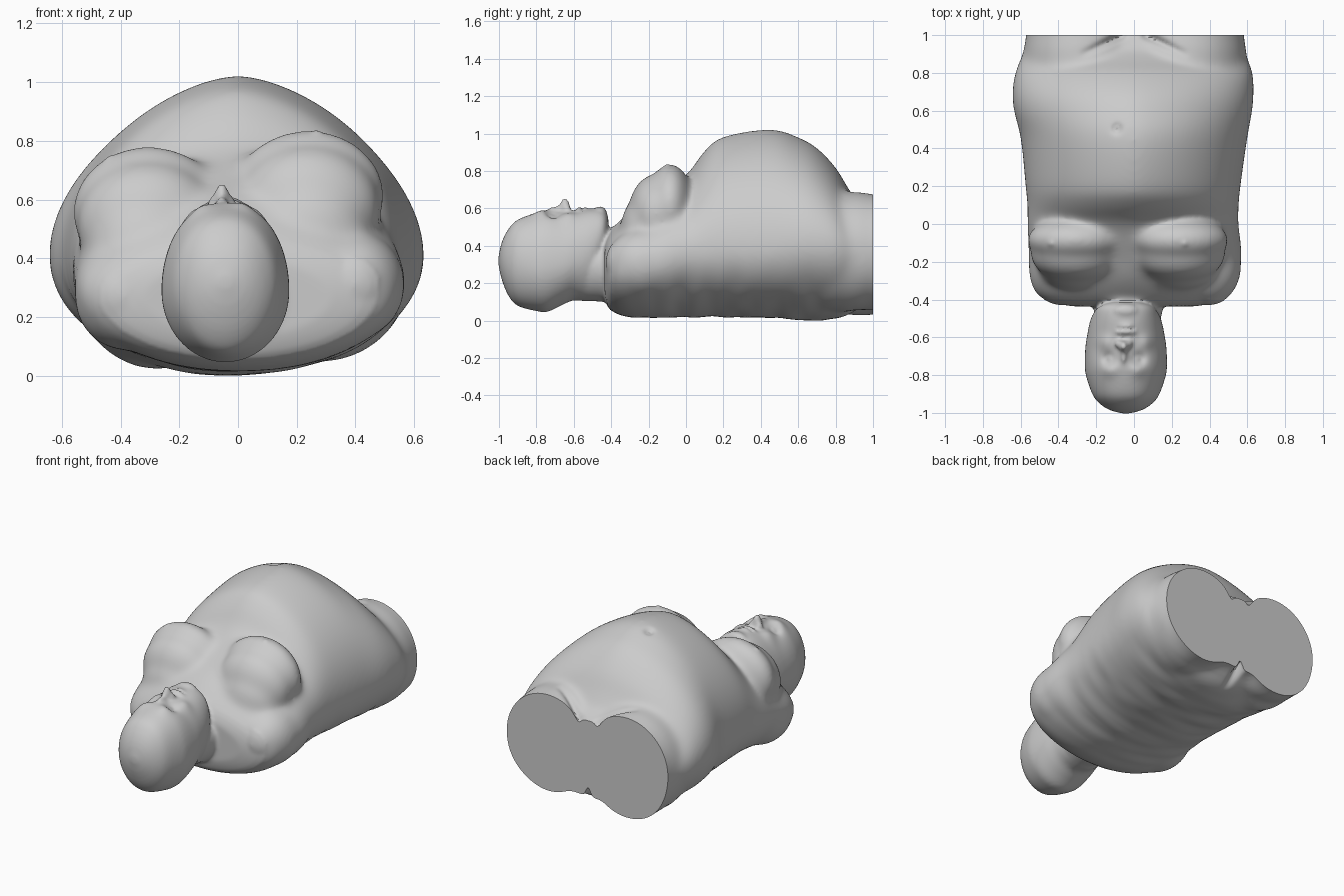
import bpy, bmesh, math
from mathutils import Vector, noise

if "Cube" in bpy.data.objects:
    bpy.data.objects.remove(bpy.data.objects["Cube"])

parts = bmesh.new()


def spline(rows, steps=5):
    """Catmull-Rom interpolation of section rows."""
    out = []
    for i in range(len(rows) - 1):
        a, b, c, d = (rows[max(0, min(len(rows) - 1, i + k))] for k in (-1, 0, 1, 2))
        for s in range(steps):
            t = s / steps
            out.append([q + 0.5 * t * (r - p + t * (2*p - 5*q + 4*r - v + t * (3*(q - r) + v - p)))
                        for p, q, r, v in zip(a, b, c, d)])
    return out + [list(rows[-1])]


def loft(rows, n=64, e=1.0):
    """Closed loft along y; rows = (y, half width, centre x, bottom z, widest z, top z)."""
    rings = []
    for y, w, cx, zb, zm, zt in spline(rows):
        ring = []
        for k in range(n):
            a = 2 * math.pi * k / n
            c, s = math.cos(a), math.sin(a)
            x = cx + w * math.copysign(abs(c) ** (e if s > 0 else 1), c)
            ring.append(parts.verts.new((x, y, zm + s * ((zt - zm) if s > 0 else (zm - zb)))))
        rings.append(ring)
    for r0, r1 in zip(rings, rings[1:]):
        for k in range(n):
            parts.faces.new((r0[k], r0[(k + 1) % n], r1[(k + 1) % n], r1[k]))
    parts.faces.new(rings[0][::-1])
    parts.faces.new(rings[-1])


def ball(centre, radii):
    vs = bmesh.ops.create_uvsphere(parts, u_segments=40, v_segments=24, radius=1)["verts"]
    for v in vs:
        v.co = Vector(centre) + Vector([a * b for a, b in zip(v.co, radii)])


# torso with full belly
loft([(-.436, .32, 0, .14, .28, .42), (-.415, .44, 0, .08, .28, .47), (-.37, .52, 0, .045, .29, .53),
      (-.28, .555, 0, .025, .31, .61), (-.15, .565, .005, .025, .33, .69), (0, .56, -.005, .03, .36, .79),
      (.1, .56, -.005, .03, .38, .92), (.2, .57, -.005, .03, .39, .995), (.45, .60, 0, .025, .40, 1.035),
      (.6, .632, -.005, .015, .42, .992), (.7, .64, -.005, .01, .42, .935), (.8, .63, 0, .02, .41, .83),
      (.88, .60, 0, .05, .39, .70), (.95, .57, 0, .09, .38, .62), (1.15, .53, 0, .14, .37, .53)], e=1.25)

# thigh stumps
for cx, low in ((-.275, .04), (.285, .065)):
    loft([(.55, .20, cx, .15, .38, .50), (.75, .29, cx, low, .38, .67), (.9, .31, cx, low, .38, .70),
          (1.0, .297, cx, low, .38, .687), (1.15, .29, cx, low, .38, .67)])

# shoulder stumps
ball((-.385, -.22, .28), (.175, .21, .185))
ball((.395, -.22, .32), (.175, .21, .185))

# breasts, each a rounded mound with a fuller slope towards the neck
for x, z in ((-.305, .57), (.24, .625)):
    ball((x, -.085, z), (.262, .125, .225))
    ball((x, -.16, z - .045), (.245, .15, .215))
    ball((x, -.23, z - .12), (.2, .12, .17))

# head, with chin
H = -.043
loft([(-1.003, .02, H, .31, .33, .35), (-.985, .085, H, .23, .33, .43), (-.95, .14, H, .145, .32, .50),
      (-.9, .178, H, .09, .32, .55), (-.8, .212, H, .062, .30, .588), (-.74, .218, H, .058, .30, .60),
      (-.66, .215, H, .095, .31, .59), (-.6, .207, H, .12, .33, .595), (-.5, .185, H, .125, .37, .61),
      (-.44, .145, H, .26, .46, .60), (-.415, .08, H, .40, .50, .56)], e=.88)

# neck
loft([(-.65, .15, H, .12, .3, .44), (-.5, .175, H + .01, .115, .3, .45), (-.42, .19, H + .015, .11, .29, .455),
      (-.3, .23, H + .02, .10, .29, .48)])

# nose, lips and chin
ball((-.055, -.648, .608), (.027, .03, .06))
ball((-.055, -.69, .585), (.02, .06, .04))
for side in (-1, 1):
    ball((-.055 + side * .026, -.635, .603), (.02, .022, .025))
ball((H, -.57, .586), (.06, .02, .035))
ball((H, -.54, .586), (.053, .02, .033))
ball((H, -.46, .575), (.075, .04, .048))

mesh = bpy.data.meshes.new("body_parts")
bmesh.ops.recalc_face_normals(parts, faces=parts.faces)
parts.to_mesh(mesh)
parts.free()
source = bpy.data.objects.new("body_parts", mesh)
bpy.context.collection.objects.link(source)

# fuse the parts into one skin
rm = source.modifiers.new("fuse", "REMESH")
rm.mode, rm.voxel_size = "VOXEL", .011
sm = source.modifiers.new("soften", "SMOOTH")
sm.factor, sm.iterations = .5, 8
skin = bpy.data.meshes.new_from_object(source.evaluated_get(bpy.context.evaluated_depsgraph_get()))
bpy.data.objects.remove(source)

# (x, y, radius, z offset, side): eyes, brows, cheeks, mouth, navel, nipples
bumps = [(-.055 + s * .08, -.715, .035, -.03, 1) for s in (-1, 1)]
bumps += [(-.055 + s * .075, -.715, .017, .012, 1) for s in (-1, 1)]
bumps += [(-.055 + s * .075, -.775, .04, .012, 1) for s in (-1, 1)]
bumps += [(-.045 + s * .11, -.63, .04, .015, 1) for s in (-1, 1)]
bumps += [(H + x * .02, -.555, .009, -.008, 1) for x in (-2, -1, 0, 1, 2)]
bumps += [(-.09, .505, .024, -.022, 1), (-.09, .51, .011, .012, 1),
          (-.44, -.105, .016, .007, 1), (.27, -.105, .016, .007, 1)]
# groin creases and rear cleft
for k in range(13):
    t = k / 12
    bumps += [(s * (.27 - .21 * t), .9 + .1 * t, .02, -.003 - .018 * t, 1) for s in (-1, 1)]
    bumps.append((0, .85 + .16 * t, .022, .025 * t, -1))

bm = bmesh.new()
bm.from_mesh(skin)
# blend the joins of the torso, leaving the head crisp
trunk = [v for v in bm.verts if v.co.y > -.40]
for _ in range(36):
    bmesh.ops.smooth_vert(bm, verts=trunk, factor=.5, use_axis_x=True, use_axis_y=True, use_axis_z=True)
bm.normal_update()
for v in bm.verts:
    x, y, z = v.co
    nz = v.normal.z
    for bx, by, r, d, side in bumps:
        q = ((x - bx) ** 2 + (y - by) ** 2) / (r * r)
        if q < 6 and nz * side > .1:
            v.co.z += d * math.exp(-q)
    # shallow cross folds along the underside
    if y > -.35:
        fade = max(0, min(1, (.4 - z) / .25)) * min(1, (y + .35) / .2)
        v.co += v.normal * fade * .008 * noise.noise(Vector((x * 3 + 5, y * 11, z * 3)))

# flat cut through the thighs, then rest on the ground
cut = bmesh.ops.bisect_plane(bm, geom=bm.verts[:] + bm.edges[:] + bm.faces[:], plane_co=(0, 1, 0),
                             plane_no=(0, 1, 0), clear_outer=True)["geom_cut"]
bmesh.ops.holes_fill(bm, edges=[g for g in cut if isinstance(g, bmesh.types.BMEdge)], sides=0)
low = min(v.co.z for v in bm.verts)
bmesh.ops.translate(bm, verts=bm.verts, vec=(0, 0, -low))
bm.to_mesh(skin)
bm.free()

body = bpy.data.objects.new("reclining_torso", skin)
skin.name = "reclining_torso"
bpy.context.collection.objects.link(body)
bpy.context.view_layer.objects.active = body
body.select_set(True)
bpy.ops.object.shade_smooth_by_angle(angle=math.radians(45))
